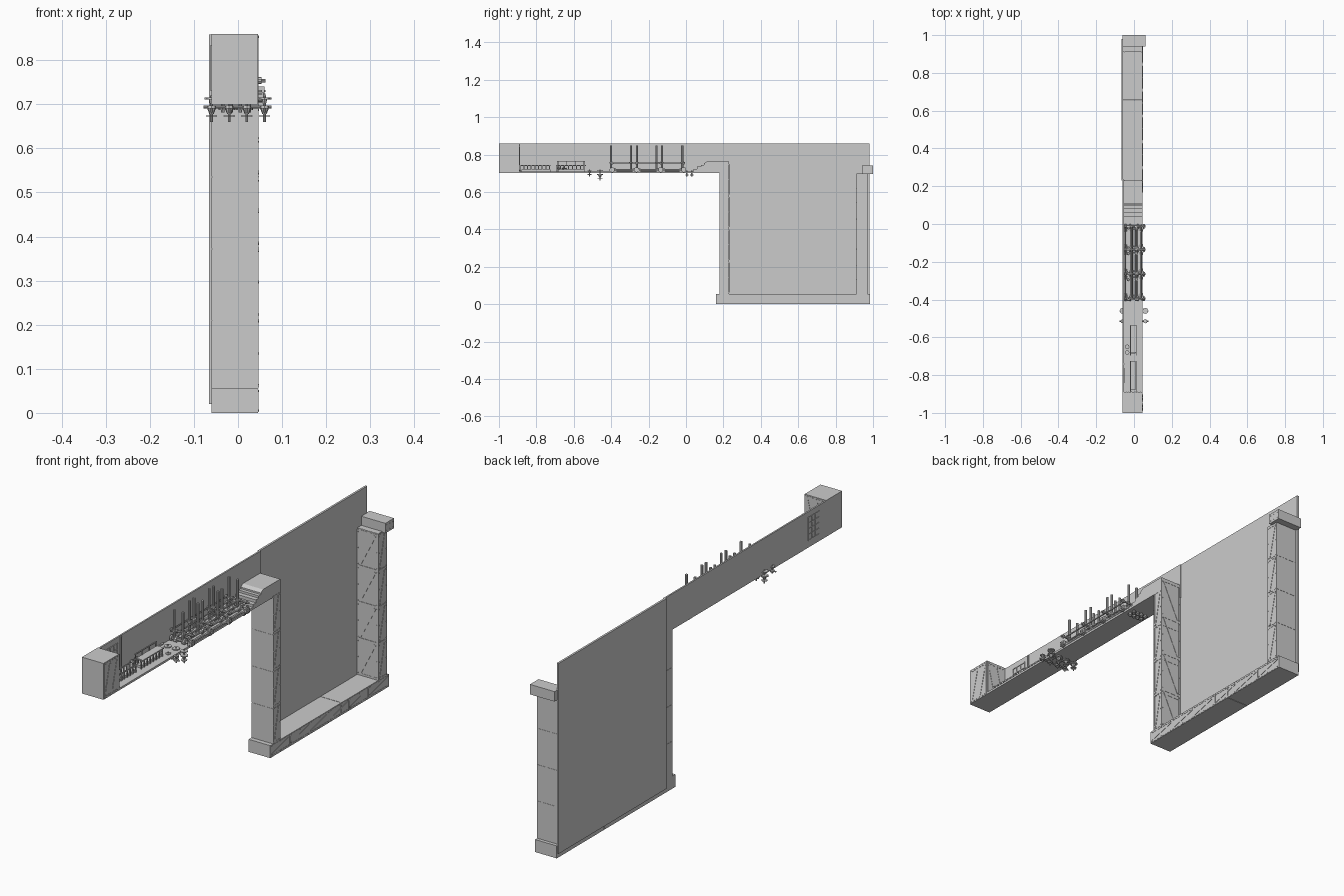
import bpy, bmesh, math
from mathutils import Matrix, Vector

if "Cube" in bpy.data.objects:
    bpy.data.objects.remove(bpy.data.objects["Cube"])

X0, X1 = -0.06, 0.045


def finish(name, bm):
    bmesh.ops.recalc_face_normals(bm, faces=bm.faces)
    me = bpy.data.meshes.new(name)
    bm.to_mesh(me)
    bm.free()
    ob = bpy.data.objects.new(name, me)
    bpy.context.collection.objects.link(ob)
    return ob


def add_box(bm, x0, x1, y0, y1, z0, z1):
    m = Matrix.Translation(((x0 + x1) / 2, (y0 + y1) / 2, (z0 + z1) / 2)) @ Matrix.Diagonal((x1 - x0, y1 - y0, z1 - z0, 1))
    bmesh.ops.create_cube(bm, size=1, matrix=m)


def box(name, *b):
    bm = bmesh.new()
    add_box(bm, *b)
    return finish(name, bm)


def add_rod(bm, p0, p1, r, n=8, r2=None):
    p0, p1 = Vector(p0), Vector(p1)
    d = p1 - p0
    m = Matrix.Translation((p0 + p1) / 2) @ d.to_track_quat('Z', 'Y').to_matrix().to_4x4()
    bmesh.ops.create_cone(bm, cap_ends=True, segments=n, radius1=r, radius2=r if r2 is None else r2, depth=d.length, matrix=m)


def add_strip(bm, p0, p1, w, n, depth=0.002):
    # flat bar lying on a face whose normal is n
    d = p1 - p0
    u = d.normalized()
    rot = Matrix((u, n.cross(u), n)).transposed().to_4x4()
    m = Matrix.Translation((p0 + p1) / 2) @ rot @ Matrix.Diagonal((d.length, w, depth, 1))
    bmesh.ops.create_cube(bm, size=1, matrix=m)


def truss(name, origin, u, v, length, width, cells, flip=False):
    # raised frame with one diagonal and corner rivets per cell
    bm = bmesh.new()
    o, u, v = Vector(origin), Vector(u), Vector(v)
    n = u.cross(v) * (-1 if flip else 1)
    t = min(0.009, width * 0.14)
    P = lambda a, b: o + u * a + v * b
    for b in (t / 2, width - t / 2):
        add_strip(bm, P(0, b), P(length, b), t, n)
    step = length / cells
    for i in range(cells + 1):
        a = min(max(i * step, t / 2), length - t / 2)
        add_strip(bm, P(a, t), P(a, width - t), t, n)
        if i < cells:
            s, e = i * step + t, (i + 1) * step - t
            add_strip(bm, P(s, t * 1.5), P(e, width - t * 1.5), t, n, 0.003)
            for b in (t / 2, width - t / 2):
                for c in (s, (s + e) / 2, e):
                    add_rod(bm, P(c, b), P(c, b) + n * 0.003, 0.002, 6)
    return finish(name, bm)


EX, EY, EZ = (1, 0, 0), (0, 1, 0), (0, 0, 1)

# Back walls
box("tall_back_wall", -0.066, -0.057, 0.23, 0.98, 0.02, 0.858)
box("upper_back_wall", -0.06, -0.053, -0.90, 0.235, 0.70, 0.858)

# Shelf and end block
box("shelf_floor", X0, X1, -0.90, 0.19, 0.70, 0.709)
box("end_block", X0, X1, -1, -0.89, 0.70, 0.86)
truss("end_block_side_frame", (X1, -0.995, 0.703), EY, EZ, 0.10, 0.154, 2)
truss("end_block_inner_frame", (X0 + 0.01, -0.89, 0.71), EX, EZ, 0.092, 0.146, 2, True)

# Base beam in two lengths
box("base_front", X0, X1, 0.16, 0.654, 0, 0.055)
box("base_back", X0, X1, 0.656, 0.985, 0, 0.055)
truss("base_side_frame", (X1, 0.162, 0.002), EY, EZ, 0.82, 0.051, 6)

# Front pillar, split by seams
bm = bmesh.new()
seams = [0.05, 0.21, 0.372, 0.535, 0.705]
for a, b in zip(seams, seams[1:]):
    add_box(bm, X0, X1, 0.18, 0.23, a + 0.0008, b - 0.0008)
add_box(bm, X0 + 0.001, X1 - 0.001, 0.181, 0.229, 0.05, 0.705)
finish("front_pillar", bm)
truss("front_pillar_side_frame", (X1, 0.18, 0.055), EZ, EY, 0.65, 0.05, 4, True)
truss("front_pillar_inner_frame", (X0 + 0.003, 0.23, 0.055), EZ, EX, 0.70, 0.10, 4)

# Stepped bracket on top of the front pillar
prof = [(0.23, 0.70), (0.23, 0.762), (0.11, 0.762), (0.095, 0.752), (0.095, 0.745), (0.08, 0.745), (0.08, 0.735),
        (0.06, 0.735), (0.06, 0.722), (0.04, 0.722), (0.04, 0.71), (0.02, 0.71), (0.02, 0.70)]
bm = bmesh.new()
f = bm.faces.new([bm.verts.new((X0, y, z)) for y, z in prof])
ext = bmesh.ops.extrude_face_region(bm, geom=[f])
bmesh.ops.translate(bm, vec=(X1 - X0, 0, 0), verts=[g for g in ext['geom'] if isinstance(g, bmesh.types.BMVert)])
finish("stepped_bracket", bm)

# Studs under the bracket
bm = bmesh.new()
for x in (-0.035, -0.015, 0.005, 0.025):
    for y in (0.005, 0.03):
        add_rod(bm, (x, y, 0.682), (x, y, 0.715), 0.004)
        add_rod(bm, (x, y, 0.687), (x, y, 0.693), 0.009)
finish("bracket_studs", bm)

# Back pillar and cap
bm = bmesh.new()
seams = [0.05, 0.22, 0.38, 0.54, 0.70]
for a, b in zip(seams, seams[1:]):
    add_box(bm, X0, X1, 0.912, 0.97, a + 0.0008, b - 0.0008)
add_box(bm, X0 + 0.001, X1 - 0.001, 0.913, 0.969, 0.05, 0.70)
finish("back_pillar", bm)
truss("back_pillar_side_frame", (X1, 0.912, 0.055), EZ, EY, 0.64, 0.058, 4, True)
truss("back_pillar_inner_frame", (X0 + 0.003, 0.912, 0.055), EZ, EX, 0.64, 0.10, 4, True)
box("back_pillar_cap", X0, 0.06, 0.94, 1.0, 0.696, 0.74)
bm = bmesh.new()
for y in (0.95, 0.97, 0.99):
    for z in (0.706, 0.73):
        add_rod(bm, (0.06, y, z), (0.062, y, z), 0.002, 6)
finish("cap_rivets", bm)

# Window grille, showing on both sides of the wall
bm = bmesh.new()
for i in range(4):
    y = -0.84 + i * 0.025
    add_box(bm, -0.062, -0.05, y - 0.002, y + 0.002, 0.73, 0.834)
for i in range(5):
    z = 0.732 + i * 0.025
    add_box(bm, -0.062, -0.05, -0.842, -0.763, z - 0.002, z + 0.002)
finish("window_grille", bm)
box("wall_batten", -0.056, -0.049, -0.745, -0.738, 0.709, 0.855)

# Fence rails and benches on the outer half of the shelf
for k, (ya, yb, n) in enumerate(((-0.89, -0.725, 9), (-0.695, -0.54, 8))):
    bm = bmesh.new()
    for x in (-0.018, 0.012):
        add_box(bm, x - 0.002, x + 0.002, ya, yb, 0.739, 0.744)
        for i in range(n):
            y = ya + 0.004 + (yb - ya - 0.008) * i / (n - 1)
            add_box(bm, x - 0.002, x + 0.002, y - 0.003, y + 0.003, 0.705, 0.74)
    finish("fence_%d" % (k + 1), bm)
    box("bench_%d" % (k + 1), -0.015, 0.009, ya + 0.01, yb, 0.709, 0.719)
bm = bmesh.new()
add_box(bm, -0.02, 0.014, -0.68, -0.535, 0.739, 0.744)
add_box(bm, -0.022, -0.017, -0.69, -0.54, 0.762, 0.766)
for y in (-0.685, -0.64, -0.59, -0.545):
    add_box(bm, -0.021, -0.018, y - 0.002, y + 0.002, 0.74, 0.764)
finish("raised_handrail", bm)
bm = bmesh.new()
for y in (-0.65, -0.68):
    add_rod(bm, (-0.036, y, 0.709), (-0.036, y, 0.735), 0.004)
    add_rod(bm, (-0.036, y, 0.722), (-0.036, y, 0.728), 0.012)
finish("small_valves", bm)

# Two rows of hanging disc fixtures across the shelf
for k, (y, r, zb) in enumerate(((-0.46, 0.016, 0.66), (-0.515, 0.011, 0.682))):
    bm = bmesh.new()
    add_rod(bm, (-0.078, y, 0.694), (0.076, y, 0.694), 0.003)
    for i in range(4):
        x = -0.06 + i * 0.04
        add_rod(bm, (x, y, zb), (x, y, 0.72), 0.003)
        add_rod(bm, (x, y, 0.691), (x, y, 0.696), r)
        add_rod(bm, (x, y, zb + 0.012), (x, y, zb + 0.015), r * 0.8)
        add_rod(bm, (x, y, 0.711), (x, y, 0.715), r)
        add_rod(bm, (x, y, zb + 0.018), (x, y, zb + 0.03), r * 0.3, 8, r * 0.6)
    finish("hanging_fixture_row_%d" % (k + 1), bm)

# Pipe bays: cross bars with hubs, then long pipes between them
stations = (-0.395, -0.265, -0.135, -0.012)
bm = bmesh.new()
for y in stations:
    for z, r in ((0.718, 0.006), (0.754, 0.004)):
        add_rod(bm, (-0.054, y, z), (0.062, y, z), r)
    for x in (-0.045, -0.02, 0.02, 0.05):
        add_rod(bm, (x - 0.004, y, 0.718), (x + 0.004, y, 0.718), 0.014, 10)
        add_rod(bm, (x - 0.003, y, 0.754), (x + 0.003, y, 0.754), 0.008, 10)
    add_box(bm, 0.04, 0.058, y - 0.012, y + 0.012, 0.709, 0.728)
finish("pipe_cross_bars", bm)
for k, (a, b) in enumerate(zip(stations, stations[1:])):
    bm = bmesh.new()
    for x in (-0.045, -0.012, 0.012, 0.04):
        add_rod(bm, (x, a, 0.716), (x, b, 0.716), 0.006)
        add_rod(bm, (x, a, 0.754), (x, b, 0.754), 0.003)
        for y, s in ((a, 1), (b, -1)):
            add_rod(bm, (x, y + s * 0.012, 0.716), (x, y + s * 0.03, 0.716), 0.01, 8, 0.006)
    add_box(bm, -0.045, 0.04, a + 0.02, b - 0.02, 0.708, 0.712)
    finish("pipe_bay_%d" % (k + 1), bm)

# Upright posts
bm = bmesh.new()
for y in (-0.40, -0.295, -0.263, -0.157, -0.128, -0.02):
    for x in (-0.03, 0.012):
        add_rod(bm, (x, y, 0.709), (x, y, 0.848), 0.0055)
        add_rod(bm, (x, y, 0.752), (x, y, 0.76), 0.009)
finish("upright_posts", bm)
